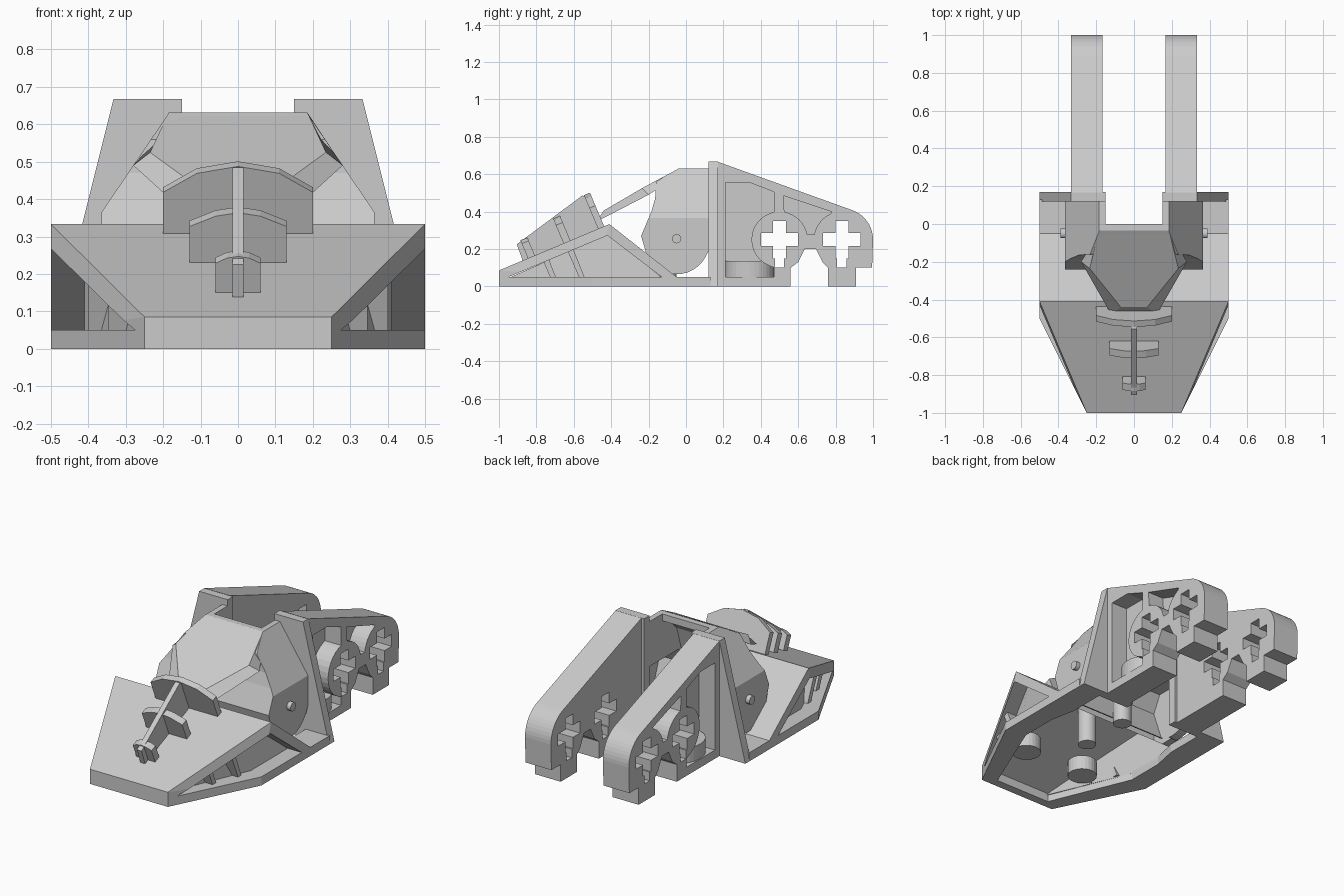
import bpy, bmesh, math
from mathutils import Vector

if "Cube" in bpy.data.objects:
    bpy.data.objects.remove(bpy.data.objects["Cube"])


def finish(name, bm):
    bmesh.ops.recalc_face_normals(bm, faces=bm.faces)
    me = bpy.data.meshes.new(name)
    bm.to_mesh(me)
    bm.free()
    ob = bpy.data.objects.new(name, me)
    bpy.context.collection.objects.link(ob)
    return ob


def loft(name, ring_a, ring_b):
    """Closed solid between two matching outlines."""
    bm = bmesh.new()
    a = [bm.verts.new(p) for p in ring_a]
    b = [bm.verts.new(p) for p in ring_b]
    bm.faces.new(a)
    bm.faces.new(b[::-1])
    n = len(a)
    for i in range(n):
        bm.faces.new((a[i], b[i], b[(i + 1) % n], a[(i + 1) % n]))
    return finish(name, bm)


def prism(name, pts, axis, lo, hi):
    """Extrude a 2D outline along axis: x uses (y,z), y uses (x,z), z uses (x,y)."""
    def put(p, d):
        return {'x': (d, p[0], p[1]), 'y': (p[0], d, p[1]), 'z': (p[0], p[1], d)}[axis]
    return loft(name, [put(p, lo) for p in pts], [put(p, hi) for p in pts])


def box(name, x0, x1, y0, y1, z0, z1):
    return prism(name, [(x0, y0), (x1, y0), (x1, y1), (x0, y1)], 'z', z0, z1)


def arc(cy, cz, r, a0, a1, n):
    return [(cy + r * math.cos(math.radians(a0 + (a1 - a0) * i / n)),
             cz + r * math.sin(math.radians(a0 + (a1 - a0) * i / n))) for i in range(n + 1)]


def sym(pts):
    """Outline plus its mirror image in the first coordinate."""
    return pts + [(-p[0],) + tuple(p[1:]) for p in reversed(pts)]


def cut(ob, *cutters):
    for c in cutters:
        m = ob.modifiers.new("cut", 'BOOLEAN')
        m.operation = 'DIFFERENCE'
        m.solver = 'EXACT'
        m.object = c
        bpy.context.view_layer.objects.active = ob
        bpy.ops.object.modifier_apply(modifier=m.name)
        bpy.data.objects.remove(c)


def mirror(ob):
    ob.modifiers.new("mirror", 'MIRROR').use_mirror_merge = False


# Base rim, open underneath, wide enough to floor the side recesses
base = prism("base_rim", sym([(.25, -1), (.5, -.5), (.5, .13)]), 'z', 0, .05)
cut(base, prism("c", sym([(.18, -.95), (.38, -.47), (.38, -.25), (.35, -.1), (.35, .3)]), 'z', -.1, .1))

# Hollow wedge nose with open triangular sides
bm = bmesh.new()
for s in (1, -1):
    for p in [(.25, -1, .05), (.25, -1, .085), (.5, -.5, .05), (.5, -.41, .333), (.5, -.05, .05)]:
        bm.verts.new((s * p[0], p[1], p[2]))
bmesh.ops.convex_hull(bm, input=bm.verts)
bmesh.ops.dissolve_limit(bm, angle_limit=.01, verts=bm.verts, edges=bm.edges)
nose = finish("nose_wedge", bm)
cut(nose,
    prism("c", [(-.95, .05), (-.42, .272), (-.13, .05), (-.13, 0), (-.95, 0)], 'x', -1, 1),
    box("c", -.31, .31, -.2, .1, -.1, .4))

# Recessed nose side walls with slanted ribs
wall = [(.2, -.96, .04), (.41, -.47, .04), (.41, -.12, .04), (.41, -.42, .28)]
mirror(loft("nose_side_wall", [(x - .03, y, z) for x, y, z in wall], wall))
for y, z in ((-.75, .14), (-.62, .195)):
    x = .25 + (y + 1) * .424
    b = (z - .045) * .43
    rib = [(y - .015, z), (y + .015, z + .01), (y + b + .015, .045), (y + b - .015, .045)]
    mirror(prism("nose_rib", rib, 'x', x - .08, x - .01))

# Half-round sockets and posts under the hull
mirror(prism("nose_socket", arc(.2, -.68, .08, 0, 360, 24)[:-1], 'z', .05, .135))
for cy, top in ((-.4, .27), (-.1, .45)):
    bpy.ops.mesh.primitive_cylinder_add(vertices=24, radius=.05, depth=top - .05,
                                        location=(0, cy, (top + .05) / 2))
    bpy.context.object.name = "underside_post"
    bpy.ops.object.shade_smooth_by_angle()

# Arched fins and spine on the nose, built square to its slope
S, N = Vector((0, .922, .388)), Vector((0, -.388, .922))


def fin(name, y, thick, pts):
    o = Vector((0, y, .085 + (y + 1) * .42))
    ring = [o + Vector((x, 0, 0)) + N * h for x, h in sym(pts)]
    loft(name, ring, [p + S * thick for p in ring])


fin("cowl_fin_large", -.47, .035, [(.2, -.01), (.2, .12), (.11, .175), (.0001, .195)])
fin("cowl_fin_middle", -.655, .04, [(.13, -.01), (.13, .105), (.06, .135), (.0001, .145)])
fin("cowl_fin_small", -.845, .04, [(.06, -.01), (.06, .085), (.03, .1), (.0001, .105)])
prism("cowl_spine", [(-.87, .13), (-.905, .225), (-.555, .485), (-.51, .48), (-.45, .3)], 'x', -.015, .015)

# Cabin: rounded side profile with sloping shoulders, hollow inside
body = prism("cabin", [(.125, .63), (-.04, .63), (-.16, .56), (-.165, .47), (-.185, .4), (-.24, .27)]
             + arc(-.05, .24, .175, 190, 330, 14) + [(.125, .2)], 'x', -.365, .365)
bm = bmesh.new()
bm.from_mesh(body.data)
for s in (1, -1):
    bmesh.ops.bisect_plane(bm, geom=bm.verts[:] + bm.edges[:] + bm.faces[:],
                           plane_co=(s * .365, 0, .365), plane_no=(s * .265, 0, .18), clear_outer=True)
    bmesh.ops.holes_fill(bm, edges=[e for e in bm.edges if e.is_boundary])
bmesh.ops.recalc_face_normals(bm, faces=bm.faces)
bm.to_mesh(body.data)
bm.free()
cavity = [(-.2, .27), (-.14, .1), (-.05, -.01), (.2, -.01)]
cut(body,
    prism("c", [(.2, .59), (-.04, .59), (-.13, .5)] + cavity, 'x', -.15, .15),
    prism("c", [(.2, .37), (-.15, .37)] + cavity, 'x', -.31, .31),
    box("c", -.152, .152, 0, .3, .3, .8))

# Sloped windscreen panel with flared edges
low = [(.19, -.05, .59), (.28, -.2, .49), (.12, -.48, .345)]
high = [(.185, -.035, .632), (.235, -.235, .525), (.07, -.44, .405)]
loft("windscreen", sym(high), sym(low))

# Side pivot pins
mirror(prism("pivot_pin", arc(-.05, .255, .025, 0, 360, 16)[:-1], 'x', .35, .39))

# Tapered rear plates
mirror(prism("rear_plate", [(.15, 0), (.5, 0), (.333, .667), (.15, .667)], 'y', .12, .17))

# Rear arms with recesses and cross-shaped axle holes
arm = prism("rear_arm", [(.165, 0), (.56, 0), (.56, .1), (.6, .13), (.635, .2), (.695, .2), (.73, .13),
                         (.76, .1), (.76, 0), (.91, 0), (.91, .1), (.995, .1)]
            + arc(.833, .25, .167, 0, 70, 10) + [(.165, .668)], 'x', .167, .333)
cross = [(.025, -.15), (.025, -.1), (.035, -.1), (.035, -.035), (.1, -.035), (.1, .035), (.035, .035), (.035, .1)]
recess_a = [(.21, .05), (.21, .555), (.34, .555), (.47, .505), (.47, .397)] \
    + arc(.5, .25, .15, 110, 250, 12) + [(.47, .1), (.47, .05)]
recess_b = [(.52, .485), (.78, .398)] + arc(.833, .25, .15, 115, 170, 6) \
    + arc(.5, .25, .15, 10, 80, 8)
cut(arm,
    prism("c", recess_a, 'x', .23, .4), prism("c", recess_b, 'x', .23, .4),
    *[prism("c", [(y + c, z + .25) for y, z in sym(cross)], 'x', .1, .4) for c in (.5, .833)])
mirror(arm)

# Half-round boss inside each arm recess
boss = [(.225 + .105 * math.sin(math.pi * i / 16), .34 + .129 * math.cos(math.pi * i / 16)) for i in range(17)]
mirror(prism("arm_boss", boss, 'z', .045, .135))
